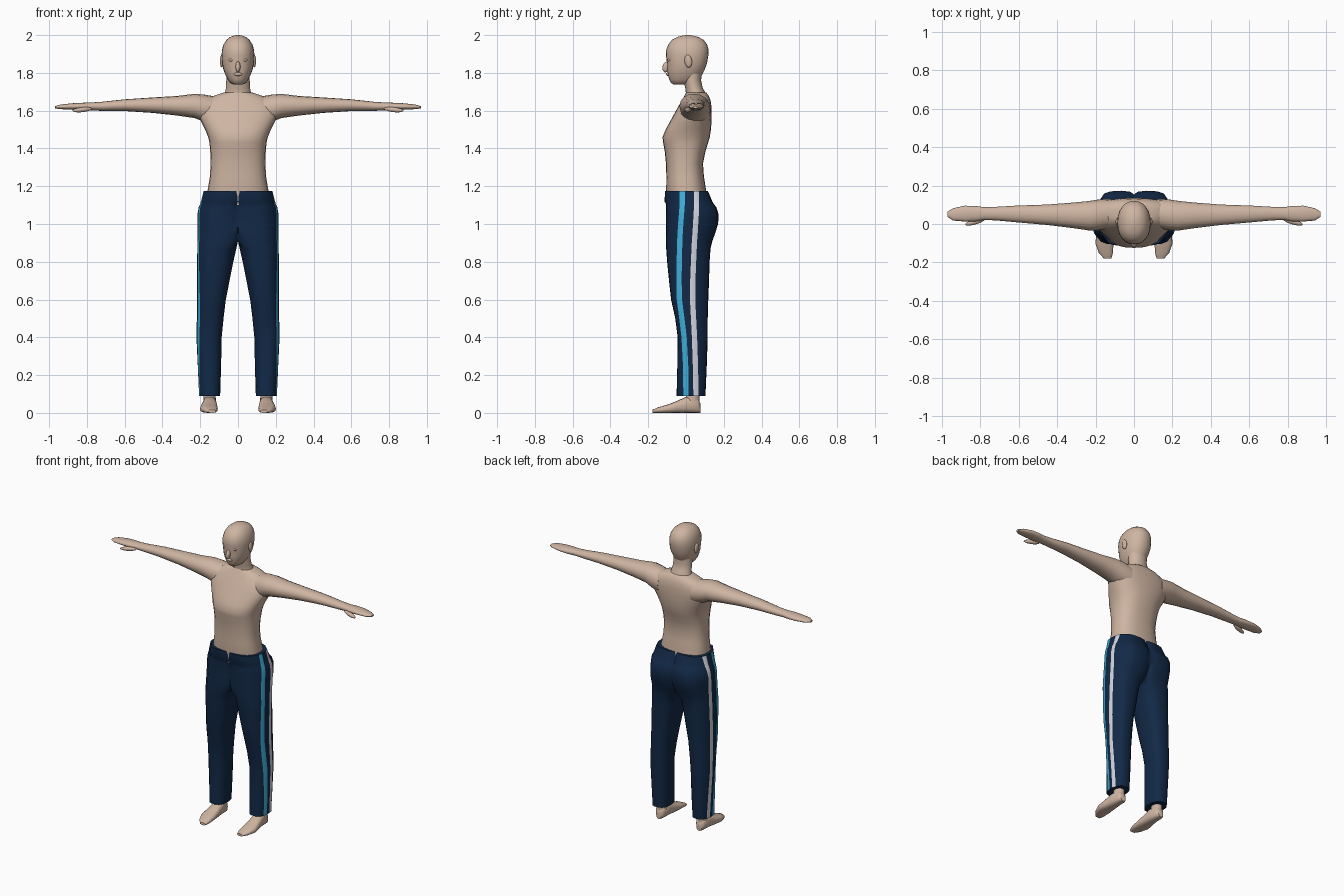
import bpy, bmesh, math
from mathutils import Matrix, Euler


def material(name, rgb):
    m = bpy.data.materials.new(name)
    m.diffuse_color = (*rgb, 1)
    return m


SKIN = material("skin", (0.62, 0.46, 0.36))
NAVY = material("navy cloth", (0.006, 0.022, 0.062))
BLUE = material("light blue stripe", (0.05, 0.42, 0.68))
WHITE = material("white stripe", (0.66, 0.66, 0.73))


def finish(name, bm, mats, mirror=False, angle=50):
    me = bpy.data.meshes.new(name)
    bm.to_mesh(me)
    bm.free()
    for m in mats:
        me.materials.append(m)
    for p in me.polygons:
        p.use_smooth = True
    me.set_sharp_from_angle(angle=math.radians(angle))
    ob = bpy.data.objects.new(name, me)
    bpy.context.collection.objects.link(ob)
    if mirror:
        ob.modifiers.new("mirror", 'MIRROR')
    return ob


def power(v, e):
    return math.copysign(abs(v) ** e, v)


def oval(cu, cv, ru, rv, e=1.0, n=20, angles=None):
    """Points of a rounded-box oval in two dimensions."""
    angles = angles or [2 * math.pi * i / n for i in range(n)]
    return [(cu + ru * power(math.cos(t), e), cv + rv * power(math.sin(t), e))
            for t in angles]


def loft(rings):
    """Skin a list of point rings and cap both ends; faces know their column."""
    bm = bmesh.new()
    col = bm.faces.layers.int.new("column")
    rows = [[bm.verts.new(p) for p in r] for r in rings]
    n = len(rows[0])
    for a, b in zip(rows, rows[1:]):
        for i in range(n):
            j = (i + 1) % n
            bm.faces.new((a[i], a[j], b[j], b[i]))[col] = i
    for r in (rows[0], rows[-1]):
        bm.faces.new(r)[col] = -1
    bmesh.ops.recalc_face_normals(bm, faces=bm.faces[:])
    return bm, col


def upright(name, table, e=1.0, n=24, mirror=False, cx=0.0):
    """Loft along z from rows of (z, half width, front y, back y)."""
    rings = [[(x, y, z) for x, y in oval(cx, (f + b) / 2, w, (b - f) / 2, e, n)]
             for z, w, f, b in table]
    return finish(name, loft(rings)[0], [SKIN], mirror)


def ellipsoid(name, loc, size, rot=(0, 0, 0), mirror=False):
    bm = bmesh.new()
    bmesh.ops.create_uvsphere(bm, u_segments=14, v_segments=8, radius=1)
    mat = (Matrix.Translation(loc) @ Euler(rot).to_matrix().to_4x4()
           @ Matrix.Diagonal((*size, 1)))
    bm.transform(mat)
    return finish(name, bm, [SKIN], mirror)


# Torso, from inside the waistband to the collar
upright("torso", [
    (1.10, .165, -.095, .11), (1.17, .162, -.105, .108), (1.25, .149, -.104, .095),
    (1.32, .145, -.106, .09), (1.38, .147, -.112, .102), (1.43, .151, -.121, .117),
    (1.46, .158, -.124, .126), (1.50, .174, -.108, .132), (1.54, .194, -.086, .135),
    (1.58, .212, -.064, .136), (1.62, .212, -.042, .135), (1.655, .18, -.022, .13),
    (1.68, .125, -.008, .12), (1.695, .08, 0, .108)], e=.82)

# Neck and head
upright("neck", [
    (1.64, .085, -.005, .118), (1.69, .07, 0, .106), (1.72, .064, -.004, .088),
    (1.76, .062, -.014, .08), (1.81, .062, -.02, .085)])
upright("head", [
    (1.738, .022, -.066, .0), (1.748, .042, -.08, .045), (1.765, .054, -.089, .07),
    (1.79, .067, -.096, .085), (1.82, .078, -.1, .1), (1.85, .084, -.1, .111),
    (1.89, .087, -.106, .118), (1.92, .085, -.105, .12), (1.95, .077, -.094, .112),
    (1.975, .061, -.074, .093), (1.99, .042, -.046, .066), (1.998, .02, -.016, .034),
    (2.0, .006, 0, .018)], e=.92)

# Face details
ellipsoid("nose", (0, -.104, 1.832), (.013, .02, .03), (-.3, 0, 0))
ellipsoid("lips", (0, -.096, 1.793), (.024, .011, .009))
ellipsoid("eye", (.034, -.088, 1.868), (.016, .01, .008), mirror=True)
ellipsoid("ear", (.086, .012, 1.862), (.01, .02, .034), (.15, 0, 0), mirror=True)

# Arm and flat hand, lofted outwards: x, y, z, half depth, half height
ARM = [(.12, .055, 1.60, .075, .075), (.18, .048, 1.613, .08, .072),
       (.23, .043, 1.625, .077, .064), (.32, .045, 1.626, .066, .052),
       (.45, .048, 1.629, .053, .041), (.60, .052, 1.629, .044, .031),
       (.72, .054, 1.623, .035, .024), (.78, .054, 1.622, .033, .021),
       (.82, .054, 1.622, .04, .02), (.88, .054, 1.622, .041, .017),
       (.94, .05, 1.62, .032, .012), (.968, .05, 1.618, .014, .006)]
rings = [[(x, u, v) for u, v in oval(y, z, d, h, .95, 16)] for x, y, z, d, h in ARM]
finish("arm", loft(rings)[0], [SKIN], True)
ellipsoid("thumb", (.825, .012, 1.605), (.055, .014, .013), (0, .1, -.28), True)

# Foot, lofted from heel to toe: y, centre x, half width, top height
FOOT = [(.076, .15, .018, .05), (.06, .15, .032, .08), (.0, .15, .036, .085),
        (-.05, .152, .043, .062), (-.1, .154, .047, .043),
        (-.15, .146, .037, .029), (-.178, .138, .02, .016)]
rings = [[(u, y, v) for u, v in oval(x, h / 2, w, h / 2, .75, 16)] for y, x, w, h in FOOT]
finish("foot", loft(rings)[0], [SKIN], True)
upright("ankle", [(.03, .033, -.002, .073), (.09, .032, .0, .072),
                  (.22, .038, -.01, .08)], mirror=True, cx=.15, n=16)

# Trousers, one half: z, centre x, half width, front y, back y, blue y, white y
TROUSERS = [
    (1.175, .06, .122, -.112, .116, -.02, .055), (1.118, .06, .137, -.113, .14, -.02, .056),
    (1.108, .062, .138, -.107, .146, -.02, .056), (1.09, .068, .14, -.107, .16, -.021, .056),
    (1.05, .075, .14, -.105, .173, -.024, .054), (1.0, .08, .135, -.105, .17, -.028, .051),
    (.95, .085, .13, -.107, .154, -.031, .048), (.91, .09, .125, -.107, .14, -.033, .045),
    (.87, .112, .104, -.105, .13, -.034, .043), (.8, .12, .096, -.1, .125, -.036, .04),
    (.7, .13, .086, -.09, .122, -.037, .036), (.6, .14, .076, -.079, .118, -.035, .035),
    (.5, .147, .071, -.057, .115, -.022, .04), (.4, .153, .067, -.044, .115, -.01, .045),
    (.25, .151, .062, -.046, .11, -.002, .05), (.09, .15, .056, -.05, .103, .0, .053)]
E, HALF_STRIPE = .8, .014
rings = []
for z, cx, w, f, b, blue, white in TROUSERS:
    cy, d = (f + b) / 2, (b - f) / 2
    # the first four columns follow the stripe edges
    edges = [s + o for s in (blue, white) for o in (-HALF_STRIPE, HALF_STRIPE)]
    angles = [math.asin(power((y - cy) / d, 1 / E)) for y in edges]
    angles += [math.radians(60 + 16 * i) for i in range(16)]
    rings.append([(max(0, x), y, z) for x, y in oval(cx, cy, w, d, E, angles=angles)])
bm, col = loft(rings)
for face in bm.faces:
    face.material_index = {0: 1, 2: 2}.get(face[col], 0)
# open the half along the middle so that both sides join
middle = [fc for fc in bm.faces if all(v.co.x < 1e-5 for v in fc.verts)]
bmesh.ops.delete(bm, geom=middle, context='FACES')
finish("trousers", bm, [NAVY, BLUE, WHITE], True)
